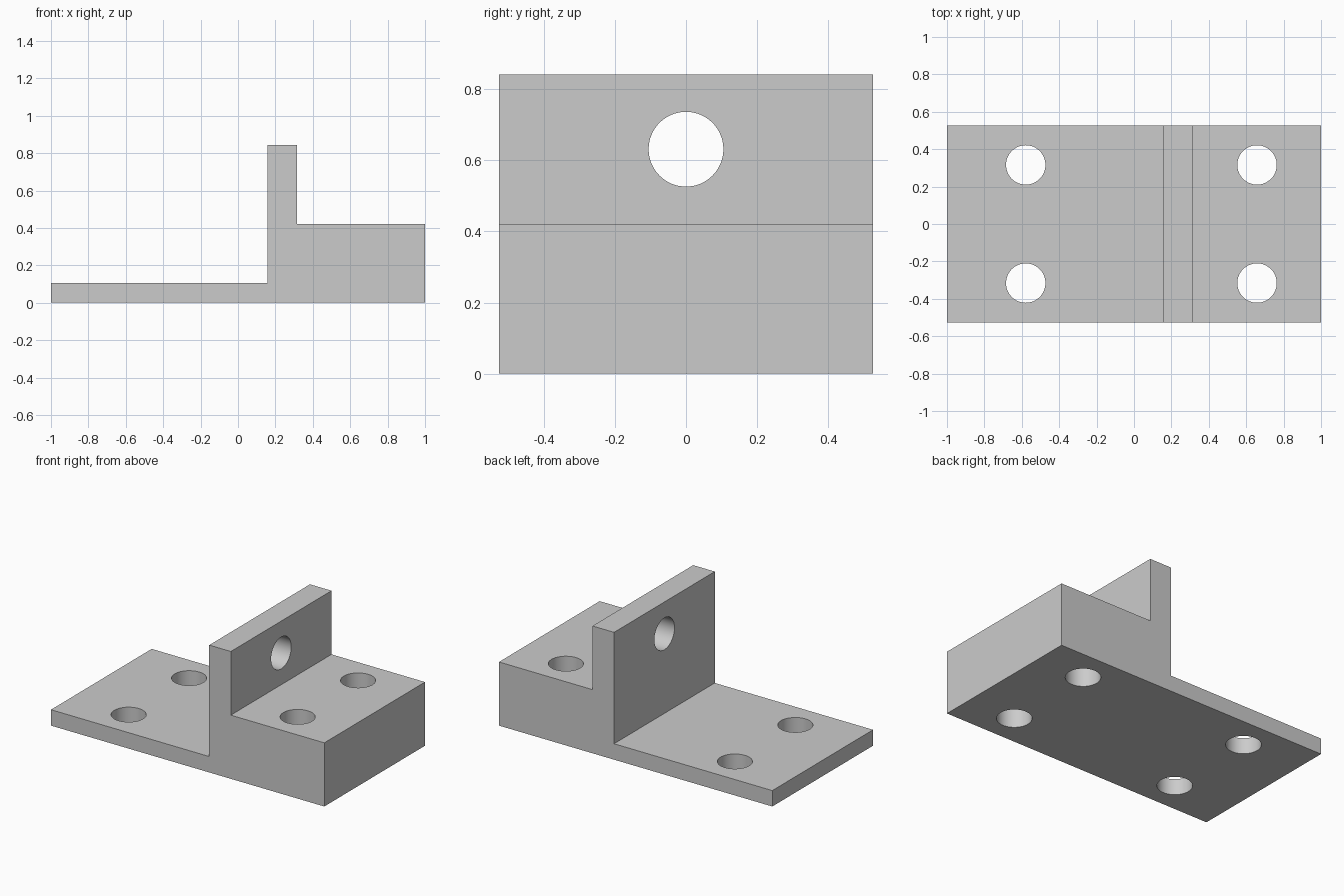
import bpy
import bmesh
from math import pi

if "Cube" in bpy.data.objects:
    bpy.data.objects.remove(bpy.data.objects["Cube"], do_unlink=True)

U = 2 / 19            # design unit: the bracket is 19 units long
HALF_LENGTH = 9.5     # all sizes below are in design units
DEPTH = 10
HOLE_RADIUS = 1

# Material
grey = bpy.data.materials.new("light grey")
grey.use_nodes = True
colour = (0.6, 0.6, 0.6, 1)
grey.diffuse_color = colour
grey.node_tree.nodes["Principled BSDF"].inputs["Base Color"].default_value = colour

# Bracket body: stepped side profile extruded along the depth
profile = [(-HALF_LENGTH, 0), (HALF_LENGTH, 0), (HALF_LENGTH, 4), (3, 4),
           (3, 8), (1.5, 8), (1.5, 1), (-HALF_LENGTH, 1)]
bm = bmesh.new()
side = bm.faces.new([bm.verts.new((x * U, -DEPTH / 2 * U, z * U)) for x, z in profile])
extruded = bmesh.ops.extrude_face_region(bm, geom=[side])["geom"]
moved = [v for v in extruded if isinstance(v, bmesh.types.BMVert)]
bmesh.ops.translate(bm, verts=moved, vec=(0, DEPTH * U, 0))
bmesh.ops.recalc_face_normals(bm, faces=bm.faces[:])
mesh = bpy.data.meshes.new("bracket_body")
bm.to_mesh(mesh)
bm.free()
mesh.materials.append(grey)
body = bpy.data.objects.new("bracket_body", mesh)
bpy.context.collection.objects.link(body)


def drill(location, depth, rotation=(0, 0, 0)):
    """Cut a round through hole in the body."""
    bpy.ops.mesh.primitive_cylinder_add(
        vertices=64, radius=HOLE_RADIUS * U, depth=depth * U,
        location=[c * U for c in location], rotation=rotation)
    cutter = bpy.context.object
    cutter.name = "hole_cutter"
    cutter.hide_render = True
    cutter.data.materials.append(grey)
    cut = body.modifiers.new("hole", "BOOLEAN")
    cut.operation = "DIFFERENCE"
    cut.solver = "EXACT"
    cut.object = cutter
    bpy.context.view_layer.objects.active = body
    bpy.ops.object.modifier_apply(modifier=cut.name)
    bpy.data.objects.remove(cutter, do_unlink=True)


# Four mounting holes, two in the thin plate and two in the thick block
for x in (-5.5, 5.25 + 1):
    for y in (-3, 3):
        drill((x, y, 2), 8)

# Cross hole through the upright wall
drill((2.25, 0, 6), 3, (0, pi / 2, 0))

# Smooth hole walls, sharp edges elsewhere
bpy.ops.object.select_all(action="DESELECT")
body.select_set(True)
bpy.context.view_layer.objects.active = body
bpy.ops.object.shade_smooth_by_angle(angle=pi / 6)
